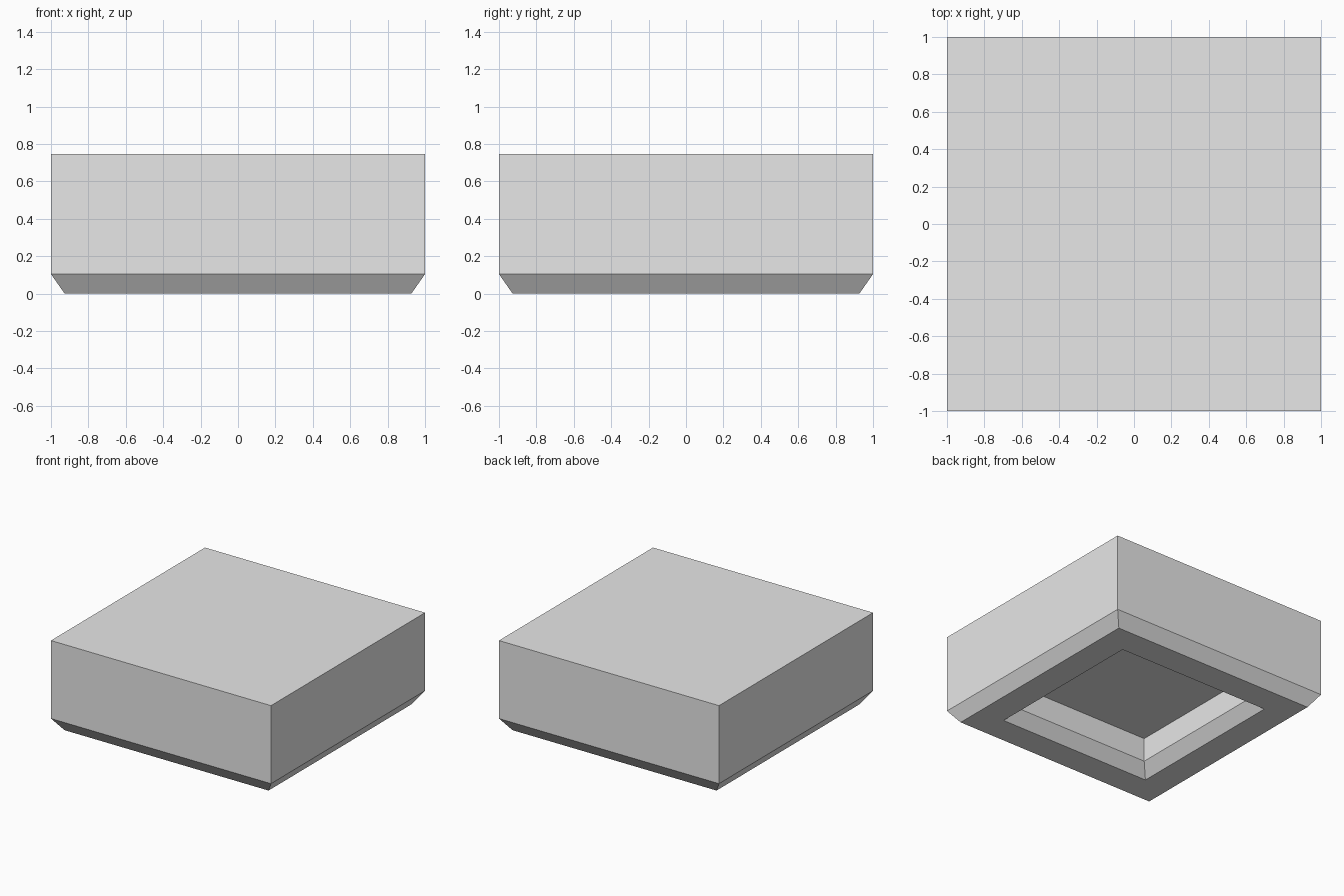
import bpy, bmesh

# Remove the default cube
cube = bpy.data.objects.get("Cube")
if cube:
    bpy.data.objects.remove(cube, do_unlink=True)

# Single plain colour
grey = bpy.data.materials.new("light_grey")
grey.use_nodes = True
colour = (0.8, 0.8, 0.8, 1)
grey.diffuse_color = colour
grey.node_tree.nodes["Principled BSDF"].inputs["Base Color"].default_value = colour

# Profile as (half width, height): recess ceiling, inner wall, foot, outer wall, top
profile = [
    (0.624, 0.30), (0.624, 0.104), (0.697, 0.0),
    (0.927, 0.0), (1.0, 0.104), (1.0, 0.745),
]


def square_ring(bm, half, z):
    corners = ((-1, -1), (1, -1), (1, 1), (-1, 1))
    return [bm.verts.new((x * half, y * half, z)) for x, y in corners]


# Block with chamfered foot rim and a square recess underneath
bm = bmesh.new()
rings = [square_ring(bm, half, z) for half, z in profile]
for lower, upper in zip(rings, rings[1:]):
    for i in range(4):
        j = (i + 1) % 4
        bm.faces.new((lower[i], lower[j], upper[j], upper[i]))
bm.faces.new(reversed(rings[0]))
bm.faces.new(rings[-1])
bmesh.ops.recalc_face_normals(bm, faces=bm.faces)

mesh = bpy.data.meshes.new("block")
bm.to_mesh(mesh)
bm.free()
mesh.materials.append(grey)
block = bpy.data.objects.new("block", mesh)
bpy.context.collection.objects.link(block)
